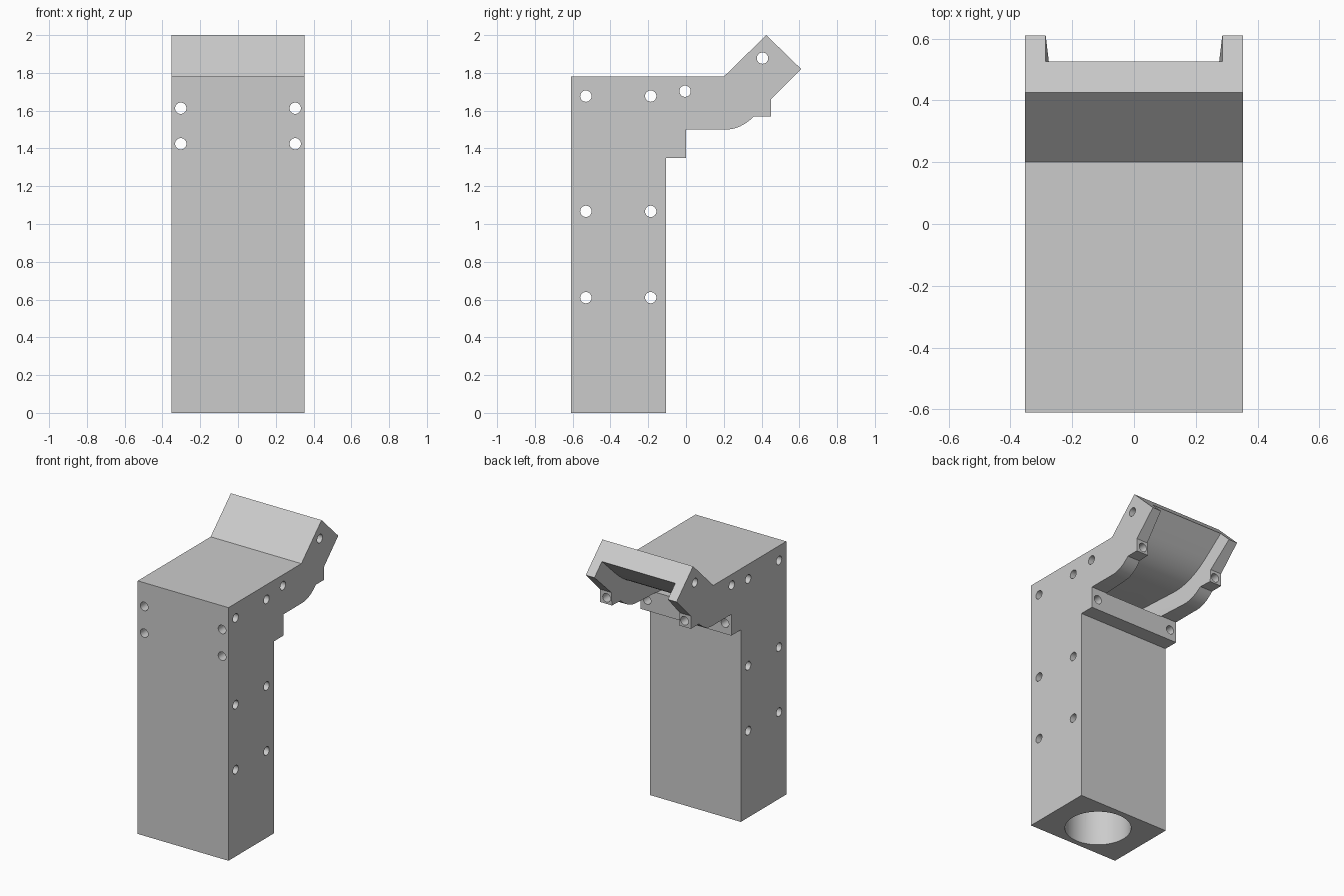
import bpy, bmesh, math
from mathutils import Matrix, Vector

cube = bpy.data.objects.get("Cube")
if cube:
    bpy.data.objects.remove(cube, do_unlink=True)

grey = bpy.data.materials.new("light_grey")
grey.use_nodes = True
grey.diffuse_color = (0.6, 0.6, 0.6, 1)
grey.node_tree.nodes["Principled BSDF"].inputs["Base Color"].default_value = (0.6, 0.6, 0.6, 1)


def make_object(name, bm):
    bmesh.ops.recalc_face_normals(bm, faces=bm.faces)
    mesh = bpy.data.meshes.new(name)
    bm.to_mesh(mesh)
    bm.free()
    mesh.materials.append(grey)
    obj = bpy.data.objects.new(name, mesh)
    bpy.context.collection.objects.link(obj)
    return obj


def slab(name, outline, half_width):
    """Side outline in (y, z) spanning both sides; half_width(y, z) may taper."""
    bm = bmesh.new()
    sides = [[bm.verts.new((s * half_width(y, z), y, z)) for y, z in outline] for s in (-1, 1)]
    for side in sides:
        bm.faces.new(side)
    n = len(outline)
    for i in range(n):
        j = (i + 1) % n
        bm.faces.new((sides[0][i], sides[0][j], sides[1][j], sides[1][i]))
    return make_object(name, bm)


def cylinder(name, centre, axis, radius, length, segments=32):
    bm = bmesh.new()
    turn = Vector((0, 0, 1)).rotation_difference(Vector(axis)).to_matrix().to_4x4()
    bmesh.ops.create_cone(bm, cap_ends=True, segments=segments, radius1=radius, radius2=radius,
                          depth=length, matrix=Matrix.Translation(centre) @ turn)
    return make_object(name, bm)


def bend(a, corner, b, steps=8):
    """Smooth curve from a to b, pulled toward the corner."""
    a, corner, b = Vector(a), Vector(corner), Vector(b)
    ts = [i / steps for i in range(steps + 1)]
    return [tuple(a * (1 - t) ** 2 + corner * 2 * t * (1 - t) + b * t * t) for t in ts]


# Body: upright handle, arm, flange, bosses and tilted head in one outline
outline = [(-0.61, 0), (-0.105, 0), (-0.105, 1.35), (0, 1.35), (0, 1.5)]
outline += bend((0.21, 1.5), (0.29, 1.5), (0.36, 1.57))
outline += [(0.45, 1.57), (0.45, 1.66), (0.61, 1.82), (0.425, 2), (0.2, 1.78), (-0.61, 1.78)]
body = slab("bracket_body", outline, lambda y, z: 0.353)

# Tapered channel under the arm and head
channel = [(-0.36, 1.497), (0.9, 1.497), (0.9, 2.275)]
channel += bend((0.4, 1.775), (0.26, 1.635), (0.1, 1.635))
channel += [(-0.36, 1.635)]
cutters = [slab("channel_cutter", channel, lambda y, z: 0.285 - 0.06 * (2.42 - y - z))]

# Round bore up the handle
cutters.append(cylinder("bore_cutter", (0, -0.36, 0.77), (0, 0, 1), 0.213, 1.73, 64))

# Cross bolt holes
cross_holes = [(y, z) for y in (-0.53, -0.187) for z in (0.61, 1.067, 1.677)]
cross_holes += [(-0.005, 1.703), (0.405, 1.878)]
for y, z in cross_holes:
    cutters.append(cylinder("cross_hole_cutter", (0, y, z), (1, 0, 0), 0.03, 1))

# Long bolt holes from front to back
for x in (-0.303, 0.303):
    for z in (1.425, 1.613):
        cutters.append(cylinder("long_hole_cutter", (x, 0, z), (0, 1, 0), 0.03, 1.6))

bpy.ops.object.select_all(action="DESELECT")
body.select_set(True)
bpy.context.view_layer.objects.active = body
for cutter in cutters:
    cutter.hide_render = True
    mod = body.modifiers.new("cut", "BOOLEAN")
    mod.operation = "DIFFERENCE"
    mod.solver = "EXACT"
    mod.object = cutter
    bpy.ops.object.modifier_apply(modifier=mod.name)
    bpy.data.objects.remove(cutter, do_unlink=True)

bpy.ops.object.shade_smooth_by_angle(angle=math.radians(30))
